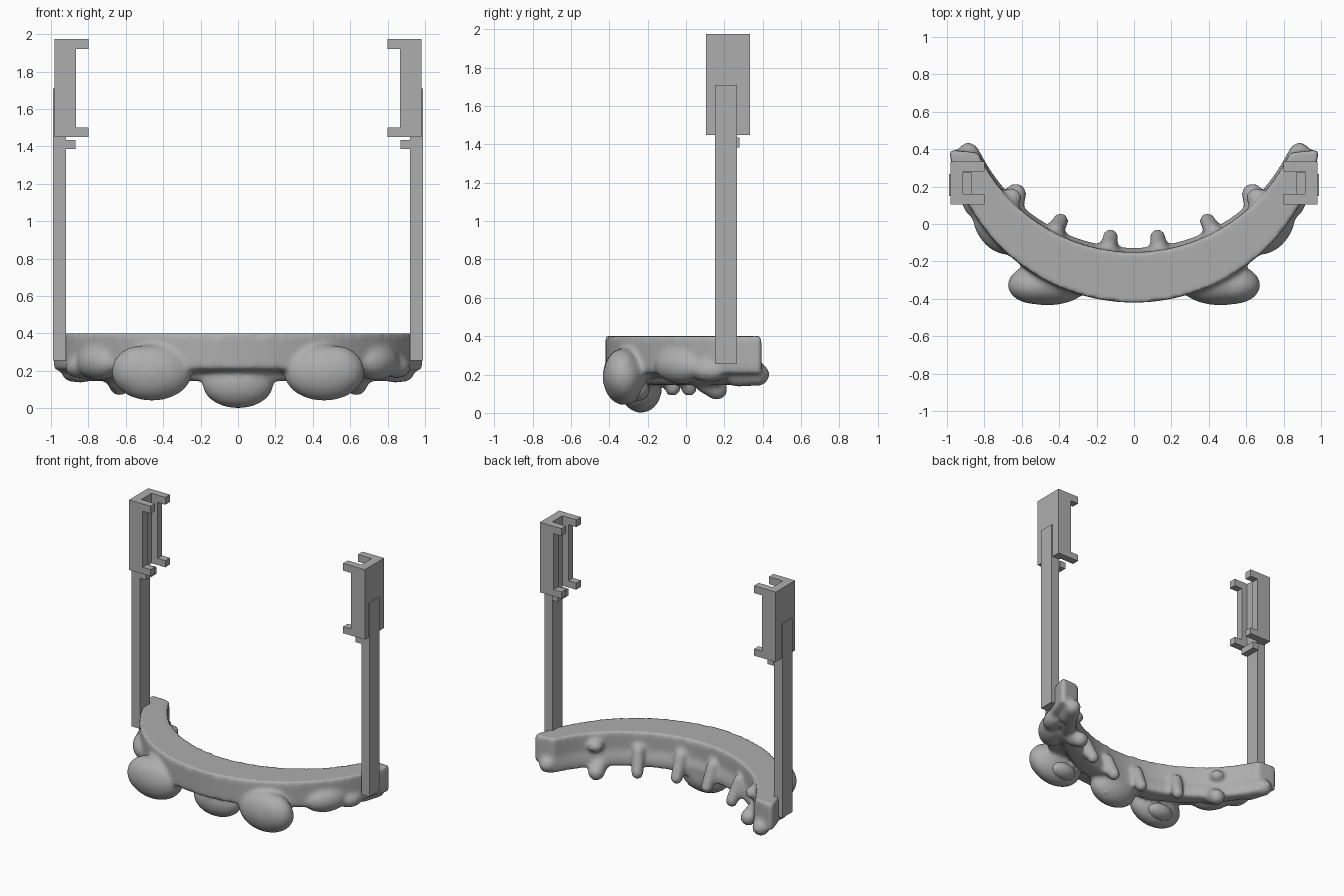
import bpy, bmesh
from math import sin, cos, radians
from mathutils import Matrix, Vector

cube = bpy.data.objects.get("Cube")
if cube:
    bpy.data.objects.remove(cube, do_unlink=True)

grey = bpy.data.materials.new("plain grey")
grey.use_nodes = True
COLOR = (0.42, 0.42, 0.42, 1)
grey.diffuse_color = COLOR
grey.node_tree.nodes["Principled BSDF"].inputs["Base Color"].default_value = COLOR

# Unit ball, made once and copied for every rounded part
source = bmesh.new()
bmesh.ops.create_uvsphere(source, u_segments=24, v_segments=16, radius=1)
ball = bpy.data.meshes.new("ball")
source.to_mesh(ball)
source.free()


def finish(bm, name):
    mesh = bpy.data.meshes.new(name)
    bm.to_mesh(mesh)
    bm.free()
    mesh.materials.append(grey)
    ob = bpy.data.objects.new(name, mesh)
    bpy.context.collection.objects.link(ob)
    return ob


def box(bm, lo, hi):
    lo, hi = Vector(lo), Vector(hi)
    m = Matrix.Translation((lo + hi) / 2) @ Matrix.Diagonal((*(hi - lo), 1))
    bmesh.ops.create_cube(bm, size=1, matrix=m)


def add_ball(bm):
    first = len(bm.verts)
    bm.from_mesh(ball)
    bm.verts.ensure_lookup_table()
    return bm.verts[first:]


def blob(bm, center, radii, turn=0):
    m = (Matrix.Translation(center) @ Matrix.Rotation(radians(turn), 4, "Z")
         @ Matrix.Diagonal((*radii, 1)))
    for v in add_ball(bm):
        v.co = m @ v.co


def capsule(bm, a, b, radius):
    a, b = Vector(a), Vector(b)
    turn = (b - a).to_track_quat("Z", "Y")
    for v in add_ball(bm):
        end = b if v.co.z > .001 else a
        v.co = end + turn @ (v.co * radius)


def arc(cy, r, deg, z=0):
    return Vector((r * sin(radians(deg)), cy - r * cos(radians(deg)), z))


# Curved band: a stepped section swept between the inner and outer arcs
band = bmesh.new()
profile = [(0, .40), (1, .40), (1, .21), (.5, .19), (.42, .145),
           (-.08, .145), (-.08, .21), (0, .27)]
rings = []
STEPS = 60
for i in range(STEPS + 1):
    t = 2 * i / STEPS - 1
    inner, outer = arc(.77, .92, 65 * t), arc(.59, 1.01, 79 * t)
    rings.append([band.verts.new(inner.lerp(outer, s) + Vector((0, 0, z)))
                  for s, z in profile])
for a, b in zip(rings, rings[1:]):
    for j in range(len(profile)):
        k = (j + 1) % len(profile)
        band.faces.new((a[j], a[k], b[k], b[j]))
band.faces.new(rings[0])
band.faces.new(rings[-1])
bmesh.ops.recalc_face_normals(band, faces=band.faces)

# Rounded lobes and fingers that grow out of the band
blob(band, (0, -.235, .13), (.19, .11, .13))
for s in (-1, 1):
    blob(band, (s * .46, -.32, .19), (.215, .115, .15))
    blob(band, (s * .52, -.33, .2), (.155, .1, .135))
    blob(band, (s * .74, -.02, .245), (.1, .16, .095), s * -35)
    blob(band, (s * .85, .12, .22), (.07, .1, .06), s * -20)
    for deg in (8.5, 27.5):
        capsule(band, arc(.77, .91, s * deg, .27), arc(.77, .85, s * deg, .13), .043)
    blob(band, arc(.77, .91, s * 46, .31), (.055, .055, .045))
    capsule(band, arc(.77, .93, s * 44, .16), arc(.77, .88, s * 46, .125), .058)
    capsule(band, (s * .84, .27, .195), (s * .885, .375, .2), .06)
guard = finish(band, "curved_guard")
remesh = guard.modifiers.new("merge", "REMESH")
remesh.mode = "VOXEL"
remesh.voxel_size = .016
remesh.use_smooth_shade = True
smooth = guard.modifiers.new("soften", "SMOOTH")
smooth.factor = .5
smooth.iterations = 5

# Oval pads under the lobes
pads = bmesh.new()
for s in (-1, 1):
    blob(pads, (s * .45, -.26, .12), (.11, .07, .06))
    blob(pads, (s * .09, -.2, .06), (.035, .03, .03))
pad_ob = finish(pads, "oval_pads")
for p in pad_ob.data.polygons:
    p.use_smooth = True
bpy.data.meshes.remove(ball)

# Side posts and clips
for s, side in ((1, "left"), (-1, "right")):
    post = bmesh.new()
    box(post, (.92, .15, .255), (.988, .267, 1.45))
    box(post, (.975, .15, 1.45), (.988, .267, 1.71))
    box(post, (.87, .15, 1.385), (.92, .278, 1.435))
    clip = bmesh.new()
    box(clip, (.915, .105, 1.45), (.98, .335, 1.975))
    for y0, y1 in ((.105, .16), (.28, .335)):
        box(clip, (.865, y0, 1.45), (.915, y1, 1.975))
        for z0, z1 in ((1.45, 1.5), (1.92, 1.975)):
            box(clip, (.80, y0, z0), (.865, y1, z1))
    for bm, part in ((post, "post"), (clip, "clip")):
        bmesh.ops.scale(bm, vec=(s, 1, 1), verts=bm.verts)
        bmesh.ops.recalc_face_normals(bm, faces=bm.faces)
        finish(bm, side + "_" + part)
